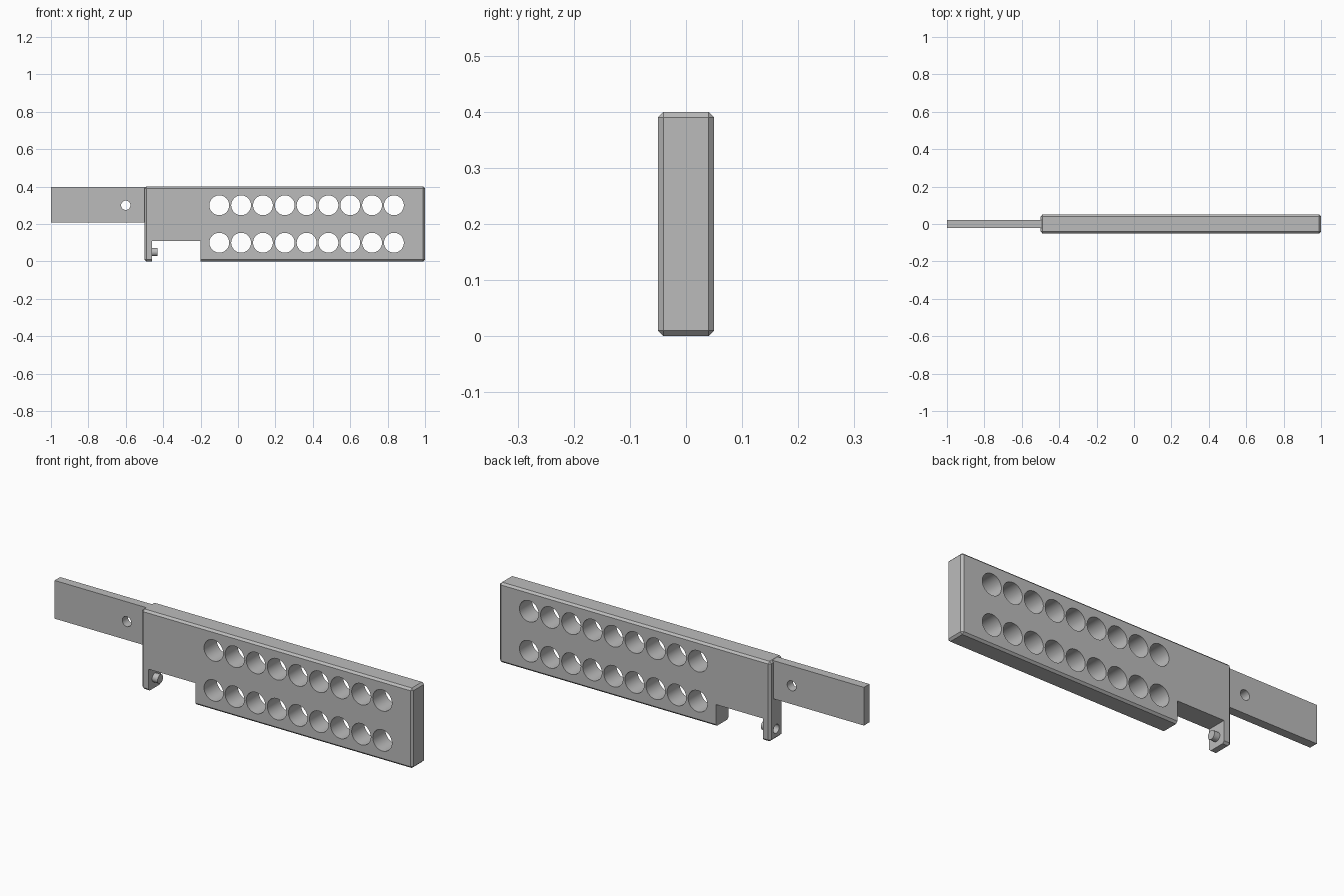
import bpy, bmesh, math
from mathutils import Matrix

if "Cube" in bpy.data.objects:
    bpy.data.objects.remove(bpy.data.objects["Cube"])

grey = bpy.data.materials.new("plain_grey")
grey.diffuse_color = (0.5, 0.5, 0.5, 1)
grey.use_nodes = True
grey.node_tree.nodes["Principled BSDF"].inputs["Base Color"].default_value = grey.diffuse_color


def add_box(bm, x0, x1, y0, y1, z0, z1):
    size = Matrix.Diagonal((x1 - x0, y1 - y0, z1 - z0, 1))
    centre = Matrix.Translation(((x0 + x1) / 2, (y0 + y1) / 2, (z0 + z1) / 2))
    bmesh.ops.create_cube(bm, size=1, matrix=centre @ size)


def add_cylinder(bm, centre, radius, depth, axis, sides=48):
    turn = Matrix.Rotation(math.pi / 2, 4, axis)
    bmesh.ops.create_cone(bm, cap_ends=True, segments=sides, radius1=radius, radius2=radius,
                          depth=depth, matrix=Matrix.Translation(centre) @ turn)


def make_object(name, bm):
    mesh = bpy.data.meshes.new(name)
    bm.to_mesh(mesh)
    bm.free()
    mesh.materials.append(grey)
    obj = bpy.data.objects.new(name, mesh)
    bpy.context.collection.objects.link(obj)
    return obj


def cut(obj, cutter):
    mod = obj.modifiers.new("cut", 'BOOLEAN')
    mod.operation = 'DIFFERENCE'
    mod.solver = 'EXACT'
    mod.object = cutter
    bpy.ops.object.select_all(action='DESELECT')
    obj.select_set(True)
    bpy.context.view_layer.objects.active = obj
    bpy.ops.object.modifier_apply(modifier=mod.name)
    bpy.data.objects.remove(cutter)
    bpy.ops.object.shade_smooth_by_angle(angle=math.radians(25))


# Chamfered main plate
bm = bmesh.new()
add_box(bm, -0.5, 1, -0.05, 0.05, 0, 0.4)
bmesh.ops.bevel(bm, geom=bm.edges[:], offset=0.01, segments=1, affect='EDGES')
plate = make_object("plate", bm)

# Bottom notch, two rows of round holes and the cross hole in the small tab
bm = bmesh.new()
add_box(bm, -0.46, -0.2, -0.2, 0.2, -0.2, 0.11)
for z in (0.1, 0.3):
    for i in range(9):
        add_cylinder(bm, (-0.1 + i * 0.1167, 0, z), 0.053, 0.4, 'X')
add_cylinder(bm, (-0.48, 0, 0.05), 0.022, 0.1, 'Y', 32)
cut(plate, make_object("plate_cutter", bm))

# Thin tongue with one pin hole
bm = bmesh.new()
add_box(bm, -1, -0.49, -0.022, 0.022, 0.208, 0.399)
tongue = make_object("tongue", bm)
bm = bmesh.new()
add_cylinder(bm, (-0.6, 0, 0.3), 0.025, 0.2, 'X', 32)
cut(tongue, make_object("tongue_cutter", bm))
